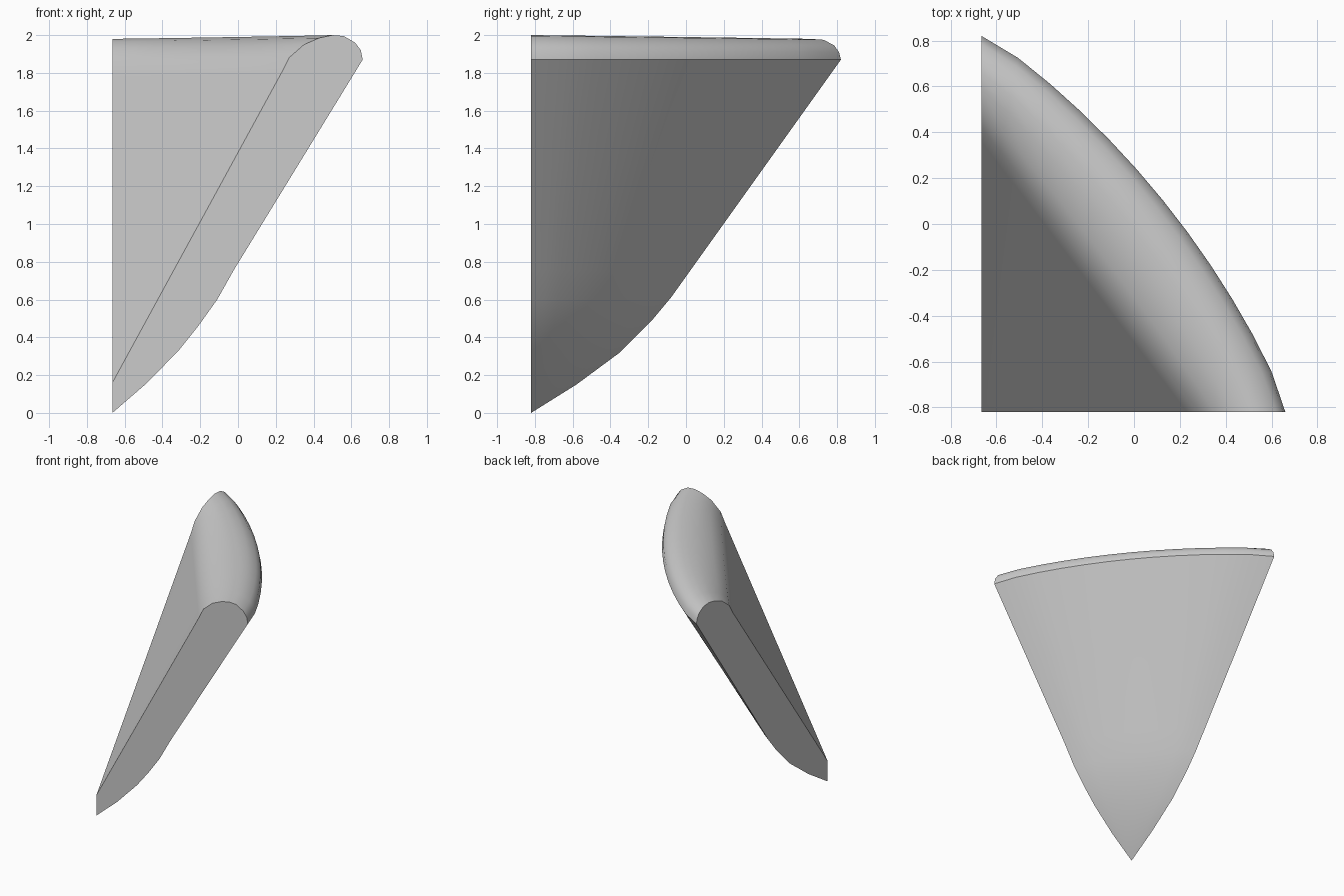
import bpy, bmesh, math
from mathutils import Vector

cube = bpy.data.objects.get("Cube")
if cube:
    bpy.data.objects.remove(cube, do_unlink=True)

SIDE, FRONT = -0.665, -0.82   # planes of the two cut ends
STEPS = 12

grey = bpy.data.materials.new("plain grey")
grey.use_nodes = True
colour = (0.6, 0.6, 0.6, 1)
grey.diffuse_color = colour
grey.node_tree.nodes["Principled BSDF"].inputs["Base Color"].default_value = colour

# Matching outlines: front end (x, z), side end (y, z), outward bulge between
profile = [
    (SIDE, 0.16, FRONT, 0.16, 0),       # inner foot
    (0.23, 1.80, 0.36, 1.78, 0),        # start of rounded rim
    (0.27, 1.88, 0.41, 1.86, 0.01),
    (0.35, 1.95, 0.50, 1.93, 0.03),
    (0.43, 1.985, 0.59, 1.965, 0.07),
    (0.50, 2.00, 0.66, 1.98, 0.10),
    (0.56, 1.995, 0.73, 1.975, 0.13),
    (0.62, 1.96, 0.785, 1.945, 0.15),
    (0.65, 1.92, 0.81, 1.91, 0.163),
    (0.66, 1.87, 0.82, 1.87, 0.165),    # outer edge of rim
    (0.32, 1.315, 0.42, 1.31, 0.115),
    (-0.02, 0.76, 0.02, 0.75, 0.07),
    (-0.11, 0.60, -0.08, 0.61, 0.055),
    (-0.21, 0.46, -0.18, 0.49, 0.04),
    (-0.31, 0.335, -0.35, 0.32, 0.025),
    (-0.48, 0.16, -0.58, 0.15, 0.01),
    (SIDE, 0.0, FRONT, 0.0, 0),         # outer foot
]


def section(t):
    """Outline of the slab at fraction t between its two ends."""
    points = []
    for x, z1, y, z2, bulge in profile:
        a, b = Vector((x, FRONT, z1)), Vector((SIDE, y, z2))
        along = b - a
        out = Vector((along.y, -along.x, 0))
        if out.length > 0:
            out.normalize()
        swell = max(0, math.sin(math.pi * t)) ** 0.7 if 0 < t < 1 else 0
        points.append(a.lerp(b, t) + out * bulge * swell)
    return points


# Loft the curved slab and close both ends
bm = bmesh.new()
rows = [[bm.verts.new(p) for p in section(i / STEPS)] for i in range(STEPS + 1)]
for near, far in zip(rows, rows[1:]):
    for j in range(len(profile) - 1):
        bm.faces.new((near[j], near[j + 1], far[j + 1], far[j]))
bm.faces.new(rows[0])
bm.faces.new(rows[-1][::-1])
bmesh.ops.remove_doubles(bm, verts=bm.verts, dist=0.0005)
bmesh.ops.recalc_face_normals(bm, faces=bm.faces)

mesh = bpy.data.meshes.new("curved_panel")
bm.to_mesh(mesh)
bm.free()
mesh.materials.append(grey)
panel = bpy.data.objects.new("curved_panel", mesh)
bpy.context.collection.objects.link(panel)

# Smooth surface with crisp cut ends
bpy.context.view_layer.objects.active = panel
panel.select_set(True)
bpy.ops.object.shade_smooth_by_angle(angle=math.radians(35))
weighted = panel.modifiers.new("even_shading", 'WEIGHTED_NORMAL')
weighted.keep_sharp = True
